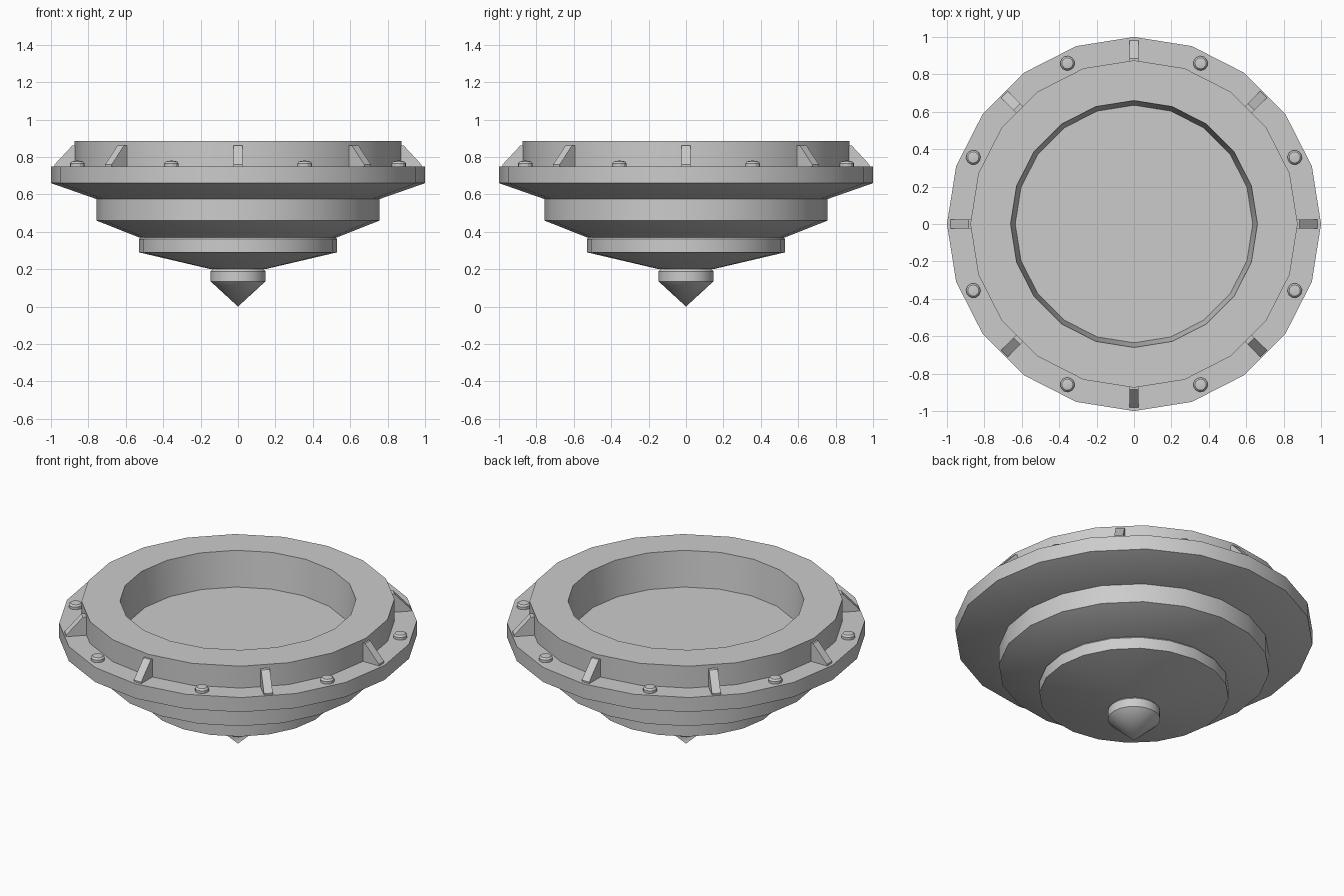
import bpy, bmesh, math
from mathutils import Matrix

if "Cube" in bpy.data.objects:
    bpy.data.objects.remove(bpy.data.objects["Cube"])

SIDES = 20
stone = bpy.data.materials.new("warm_grey_metal")
stone.diffuse_color = (0.6, 0.6, 0.6, 1)
stone.use_nodes = True
stone.node_tree.nodes["Principled BSDF"].inputs["Base Color"].default_value = stone.diffuse_color


def finish(bm, name):
    bmesh.ops.remove_doubles(bm, verts=bm.verts, dist=1e-5)
    bmesh.ops.recalc_face_normals(bm, faces=bm.faces)
    me = bpy.data.meshes.new(name)
    bm.to_mesh(me)
    bm.free()
    ob = bpy.data.objects.new(name, me)
    bpy.context.collection.objects.link(ob)
    me.materials.append(stone)
    bpy.ops.object.select_all(action='DESELECT')
    ob.select_set(True)
    bpy.context.view_layer.objects.active = ob
    bpy.ops.object.shade_smooth_by_angle(angle=math.radians(25))
    return ob


def lathe(name, profile, sides=SIDES, matrix=None):
    """Spin (radius, height) points around z; radius 0 ends close the shape."""
    bm = bmesh.new()
    vs = [bm.verts.new((r, 0, z)) for r, z in profile]
    es = [bm.edges.new(p) for p in zip(vs, vs[1:])]
    bmesh.ops.spin(bm, geom=vs + es, cent=(0, 0, 0), axis=(0, 0, 1),
                   angle=math.tau, steps=sides, use_duplicate=False)
    if matrix:
        bmesh.ops.transform(bm, matrix=matrix, verts=bm.verts)
    return finish(bm, name)


# Wide rim with raised collar and sunken basin
lathe("rim_and_basin", [(0, 0.67), (0.635, 0.67), (0.66, 0.885), (0.875, 0.885),
                        (0.875, 0.75), (1, 0.75), (1, 0.66), (0.757, 0.575),
                        (0, 0.575)])
# Stepped tiers underneath
lathe("middle_tier", [(0, 0.575), (0.757, 0.575), (0.757, 0.46), (0.53, 0.37), (0, 0.37)])
lathe("lower_tier", [(0, 0.37), (0.522, 0.37), (0.53, 0.36), (0.53, 0.29),
                     (0.145, 0.2), (0, 0.2)])
# Pointed tip
lathe("bottom_tip", [(0, 0.2), (0.137, 0.2), (0.147, 0.188), (0.147, 0.135), (0, 0)])


# Wedge-shaped brace between collar and rim
def fin(name, angle):
    bm = bmesh.new()
    side = [(0.85, 0.745), (0.98, 0.745), (0.98, 0.76), (0.885, 0.862), (0.85, 0.862)]
    face = bm.faces.new([bm.verts.new((x, -0.025, z)) for x, z in side])
    ext = bmesh.ops.extrude_face_region(bm, geom=[face])
    bmesh.ops.translate(bm, vec=(0, 0.05, 0),
                        verts=[v for v in ext["geom"] if isinstance(v, bmesh.types.BMVert)])
    bmesh.ops.rotate(bm, matrix=Matrix.Rotation(angle, 3, 'Z'), verts=bm.verts)
    finish(bm, name)


# Braces and rivets alternate around the rim
for i in range(8):
    a = i * math.tau / 8
    fin(f"brace_{i + 1}", a)
    place = Matrix.Rotation(a + math.tau / 16, 4, 'Z') @ Matrix.Translation((0.93, 0, 0.745))
    lathe(f"rivet_{i + 1}", [(0.039, 0), (0.039, 0.021), (0.03, 0.031), (0, 0.036)], 12, place)
